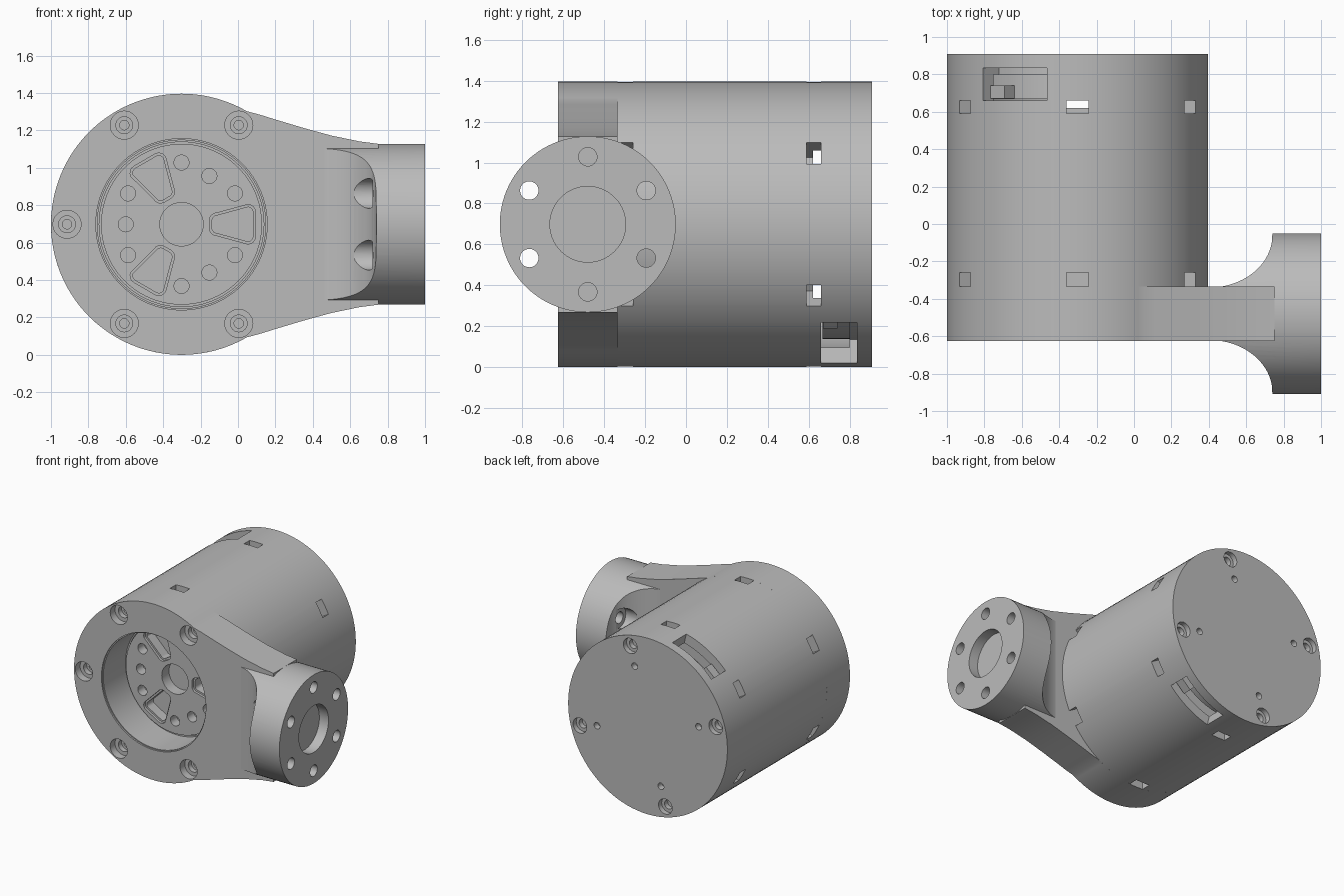
import bpy, bmesh
from math import sin, cos, radians, pi
from mathutils import Matrix, Vector

if "Cube" in bpy.data.objects:
    bpy.data.objects.remove(bpy.data.objects["Cube"])

grey = bpy.data.materials.new("plain grey")
grey.use_nodes = True
grey.diffuse_color = (0.5, 0.5, 0.5, 1)
grey.node_tree.nodes["Principled BSDF"].inputs["Base Color"].default_value = (0.5, 0.5, 0.5, 1)

CX, CZ, R = -0.302, 0.698, 0.698      # main barrel axis and radius
FRONT, MID, SEAM, BACK = -0.625, -0.335, 0.66, 0.91
FY, FR = -0.48, 0.43                  # side flange axis and radius


def make(name, bm):
    bmesh.ops.recalc_face_normals(bm, faces=bm.faces)
    mesh = bpy.data.meshes.new(name)
    bm.to_mesh(mesh)
    bm.free()
    mesh.materials.append(grey)
    obj = bpy.data.objects.new(name, mesh)
    bpy.context.collection.objects.link(obj)
    return obj


def cyl(name, a, b, r, seg=32):
    """Cylinder from point a to point b."""
    a, b = Vector(a), Vector(b)
    d = b - a
    turn = d.to_track_quat('Z', 'Y').to_matrix().to_4x4()
    bm = bmesh.new()
    bmesh.ops.create_cone(bm, cap_ends=True, segments=seg, radius1=r, radius2=r,
                          depth=d.length, matrix=Matrix.Translation((a + b) / 2) @ turn)
    return make(name, bm)


def cyl_y(name, r, y0, y1, at=(CX, CZ), seg=32):
    return cyl(name, (at[0], y0, at[1]), (at[0], y1, at[1]), r, seg)


def prism(name, pts, lo, hi, axis='Y'):
    """Polygon extruded along Y (points are x,z) or Z (points are x,y)."""
    bm = bmesh.new()
    put = (lambda p: (p[0], lo, p[1])) if axis == 'Y' else (lambda p: (p[0], p[1], lo))
    face = bm.faces.new([bm.verts.new(put(p)) for p in pts])
    out = bmesh.ops.extrude_face_region(bm, geom=[face])
    move = (0, hi - lo, 0) if axis == 'Y' else (0, 0, hi - lo)
    bmesh.ops.translate(bm, vec=move, verts=[v for v in out["geom"] if isinstance(v, bmesh.types.BMVert)])
    return make(name, bm)


def boolean(obj, tool, op='DIFFERENCE'):
    mod = obj.modifiers.new("cut", 'BOOLEAN')
    mod.operation, mod.object, mod.solver = op, tool, 'EXACT'
    bpy.context.view_layer.objects.active = obj
    bpy.ops.object.modifier_apply(modifier=mod.name)
    bpy.data.objects.remove(tool)


def polar(r, deg, t=0):
    """Point on the barrel cross-section, shifted t along the tangent."""
    a = radians(deg)
    return (CX + r * cos(a) - t * sin(a), CZ + r * sin(a) + t * cos(a))


def box_at(deg, r0, r1, half, y0, y1, name="cutter"):
    pts = [polar(r0, deg, -half), polar(r1, deg, -half), polar(r1, deg, half), polar(r0, deg, half)]
    return prism(name, pts, y0, y1)


# Front arm: round head blending into a tapering neck
taper = [(0.75, 0.43), (0.65, 0.443), (0.5, 0.474), (0.35, 0.515), (0.2, 0.56), (0.12, 0.585)]
outline = [(x, CZ + z) for x, z in taper]
outline += [polar(R, 60 + 2.5 * i) for i in range(97)]
outline += [(x, CZ - z) for x, z in reversed(taper)]
arm = prism("front_arm", outline, FRONT, MID)
boolean(arm, cyl_y("cutter", 0.45, FRONT - 0.1, MID + 0.1, seg=96))
boolean(arm, cyl_y("cutter", 0.458, FRONT - 0.1, FRONT + 0.012, seg=96))
for deg in (60, 120, 180, 240, 300):
    for r, depth in ((0.075, 0.06), (0.045, 0.10), (0.025, 0.14)):
        boolean(arm, cyl_y("cutter", r, FRONT - 0.1, FRONT + depth, polar(0.612, deg)))

# Side flange with a flared root
flange = cyl("side_flange", (0.4, FY, CZ), (1, FY, CZ), FR, 96)
half = [(0.39, 0.14)]
half += [(0.4 + 0.34 * sin(t), 0.42 - 0.28 * cos(t)) for t in [i * pi / 40 for i in range(20)]]
half += [(0.74, 0.5), (1.1, 0.5)]
flare = [(x, FY + y) for x, y in half] + [(x, FY - y) for x, y in reversed(half)]
boolean(flange, prism("cutter", flare, -0.2, 1.6, 'Z'), 'INTERSECT')
boolean(flange, cyl("cutter", (0.92, FY, CZ), (1.1, FY, CZ), 0.185, 64))
for i in range(6):
    a = pi / 6 + i * pi / 3
    y, z = FY + 0.33 * cos(a), CZ + 0.33 * sin(a)
    side = abs(cos(a)) > 0.1
    boolean(flange, cyl("cutter", (0.5 if side else 0.88, y, z), (1.1, y, z), 0.045))
    if side:
        boolean(flange, cyl("cutter", (0.45, y, z), (0.72, y, z), 0.08))

# Barrel housing with slots around both ends
housing = cyl_y("barrel_housing", R, MID, SEAM, seg=96)
boolean(housing, cyl_y("cutter", 0.44, MID - 0.1, -0.2, seg=96))
boolean(housing, cyl_y("cutter", 0.62, 0.62, SEAM + 0.1, seg=96))
for i in range(6):
    deg = 30 + 60 * i
    boolean(housing, box_at(deg, 0.6, 0.8, 0.06, MID - 0.1, -0.26))
    boolean(housing, box_at(deg, 0.55, 0.8, 0.06, 0.59, SEAM + 0.1))

# Rear cap with two connector windows and screw holes
cap = cyl_y("rear_cap", R, SEAM, BACK, seg=96)
boolean(cap, cyl_y("cutter", 0.62, SEAM - 0.1, 0.8, seg=96))
for mid in (120, -60):
    arc = [mid - 16.5 + 3.3 * i for i in range(11)]
    sector = [polar(0.58, d) for d in arc] + [polar(0.8, d) for d in reversed(arc)]
    boolean(cap, prism("cutter", sector, SEAM - 0.05, 0.835))
for i in range(4):
    deg = 75.5 + 90 * i
    for r, at, depth in ((0.06, 0.615, 0.04), (0.035, 0.615, 0.08), (0.026, 0.46, 0.05)):
        boolean(cap, cyl_y("cutter", r, BACK - depth, BACK + 0.1, polar(at, deg)))

# Inner core and connector blocks behind the windows
core = cyl_y("inner_core", 0.56, 0.668, 0.82, seg=96)
blocks = [box_at(d, 0.5, 0.64, 0.05, 0.67, 0.74, "connector_block") for d in (132, -48)]

# Output disc with three pockets, bolt holes and a central socket
FACE = -0.358
disc = cyl_y("output_disc", 0.43, FACE, -0.195, seg=96)
boolean(disc, cyl_y("cutter", 0.116, FACE - 0.1, FACE + 0.09, seg=48))


def pocket(deg, grow, depth):
    # Rounded wedge: a small arc at each corner
    pts = []
    for r, t, start in ((0.355, -0.065, -90), (0.355, 0.065, 0), (0.19, 0.02, 90), (0.19, -0.02, 180)):
        rad = 0.035 + grow
        for k in range(5):
            a = radians(start + 22.5 * k)
            pts.append(polar(r + rad * cos(a), deg, t + rad * sin(a)))
    return prism("cutter", pts, FACE - 0.1, FACE + depth)


for deg in (0, 120, 240):
    boolean(disc, pocket(deg, 0.006, 0.02))
    boolean(disc, pocket(deg, -0.008, 0.1))
    for off, r in ((30, 0.33), (60, 0.298), (90, 0.33)):
        boolean(disc, cyl_y("cutter", 0.04, FACE - 0.1, FACE + 0.08, polar(r, deg + off)))

# Smooth the round walls and keep the edges crisp
bpy.ops.object.select_all(action='DESELECT')
for obj in [arm, flange, housing, cap, core, disc]:
    obj.select_set(True)
    bpy.context.view_layer.objects.active = obj
bpy.ops.object.shade_smooth_by_angle(angle=radians(25))
